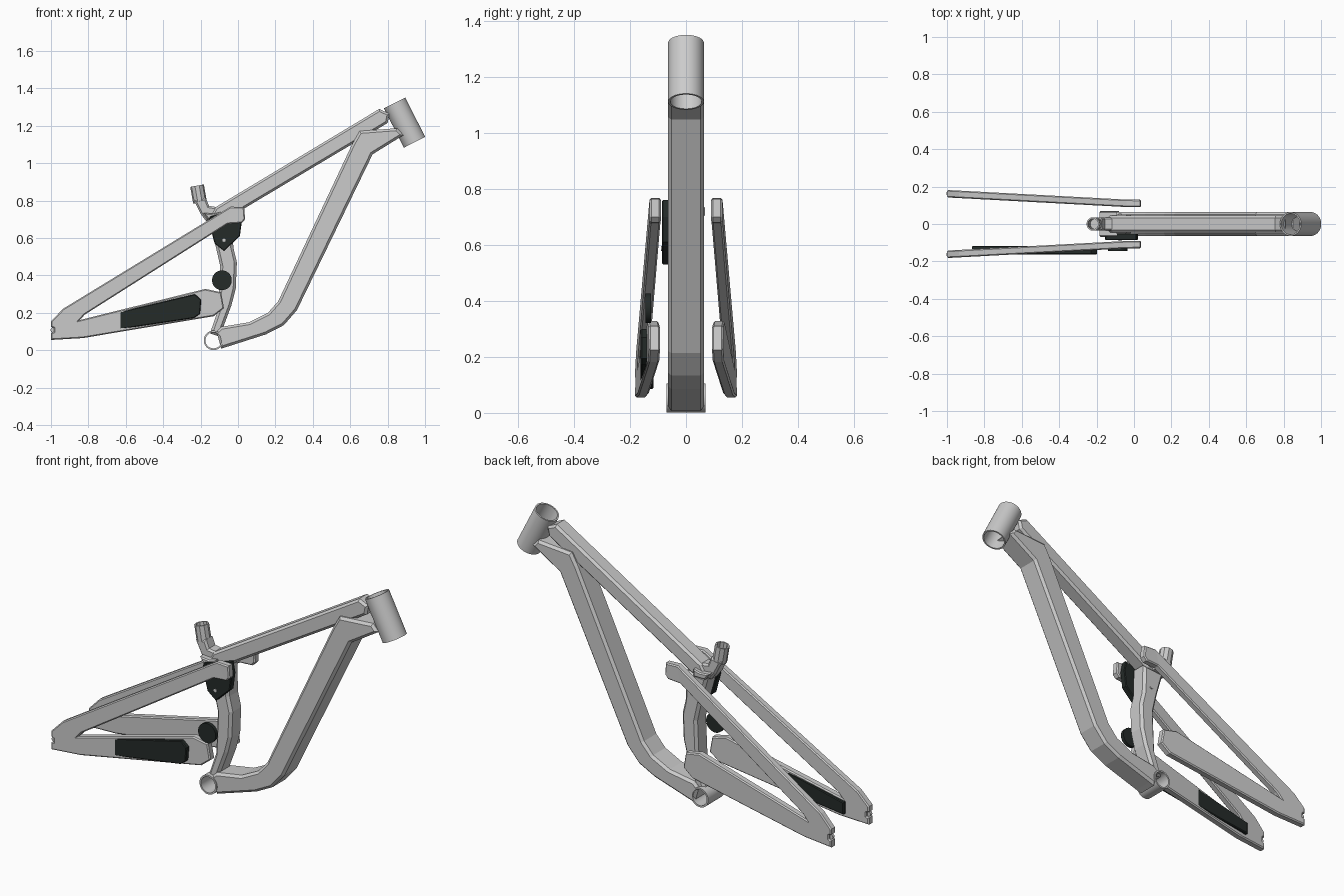
import bpy, bmesh, math
from mathutils import Vector

if "Cube" in bpy.data.objects:
    bpy.data.objects.remove(bpy.data.objects["Cube"])

dark = bpy.data.materials.new("dark_plastic")
dark.diffuse_color = (0.018, 0.024, 0.022, 1)
dark.use_nodes = True
dark.node_tree.nodes["Principled BSDF"].inputs["Base Color"].default_value = dark.diffuse_color


def make(name, bm, mat=None):
    bmesh.ops.recalc_face_normals(bm, faces=bm.faces)
    me = bpy.data.meshes.new(name)
    bm.to_mesh(me)
    bm.free()
    ob = bpy.data.objects.new(name, me)
    bpy.context.collection.objects.link(ob)
    if mat:
        me.materials.append(mat)
    return ob


def plate(name, pts, y0, y1, bevel=0.0, mat=None, offset=None):
    """Side profile in x/z, extruded along y, with chamfered rims."""
    bm = bmesh.new()
    caps = [[bm.verts.new((x, y, z)) for x, z in pts] for y in (y0, y1)]
    faces = [bm.faces.new(c) for c in caps]
    n = len(pts)
    for i in range(n):
        j = (i + 1) % n
        bm.faces.new((caps[0][i], caps[0][j], caps[1][j], caps[1][i]))
    bmesh.ops.recalc_face_normals(bm, faces=bm.faces)
    if bevel:
        rim = list({e for f in faces for e in f.edges})
        bmesh.ops.bevel(bm, geom=rim, offset=bevel, segments=1,
                        affect='EDGES', clamp_overlap=True)
    if offset:
        for v in bm.verts:
            v.co.y += offset(v.co.x)
    bmesh.ops.triangulate(bm, faces=[f for f in bm.faces if len(f.verts) > 4])
    return make(name, bm, mat)


def tube(name, a, b, r, inner=0.0, sides=32, mat=None):
    """Straight cylinder or open pipe from a to b."""
    a, b = Vector(a), Vector(b)
    rot = (b - a).to_track_quat('Z', 'Y')
    bm = bmesh.new()

    def ring(c, rad):
        return [bm.verts.new(c + rot @ Vector((rad * math.cos(t), rad * math.sin(t), 0)))
                for t in (2 * math.pi * (i + 0.5) / sides for i in range(sides))]

    rings = [ring(a, r), ring(b, r)]
    if inner:
        rings += [ring(b, inner), ring(a, inner)]
    else:
        bm.faces.new(rings[0])
        bm.faces.new(rings[1])
    pairs = [(k, (k + 1) % 4) for k in range(4)] if inner else [(0, 1)]
    for p, q in pairs:
        for i in range(sides):
            j = (i + 1) % sides
            bm.faces.new((rings[p][i], rings[p][j], rings[q][j], rings[q][i]))
    ob = make(name, bm, mat)
    if sides > 12:
        bpy.ops.object.select_all(action='DESELECT')
        ob.select_set(True)
        bpy.context.view_layer.objects.active = ob
        bpy.ops.object.shade_smooth_by_angle(angle=math.radians(35))
    return ob


# Front frame tubes
tube("head_tube", (0.944, 0, 1.112), (0.837, 0, 1.322), 0.064, 0.056, 40)
tube("bottom_bracket", (-0.131, -0.07, 0.053), (-0.131, 0.07, 0.053), 0.052, 0.043)
plate("top_tube", [(0.755, 1.29), (0.81, 1.265), (0.80, 1.215), (0.04, 0.762),
                   (-0.06, 0.70), (-0.16, 0.70), (-0.12, 0.765)], -0.045, 0.045, 0.012)
plate("down_tube", [(-0.09, 0.008), (-0.06, 0.018), (0.15, 0.085), (0.245, 0.134),
                    (0.315, 0.214), (0.72, 1.048), (0.885, 1.15), (0.85, 1.187),
                    (0.65, 1.172), (0.612, 1.105), (0.215, 0.262), (0.16, 0.20),
                    (0.06, 0.15), (-0.09, 0.125), (-0.115, 0.10)], -0.065, 0.065, 0.013)
plate("seat_tube", [(-0.15, 0.09), (-0.105, 0.22), (-0.095, 0.45), (-0.12, 0.56),
                    (-0.16, 0.70), (-0.03, 0.71), (-0.025, 0.55), (-0.006, 0.47),
                    (-0.012, 0.33), (-0.035, 0.24), (-0.08, 0.12), (-0.09, 0.07)],
      -0.05, 0.05, 0.014)

# Seat post socket and the yoke below it
tube("seat_collar", (-0.203, 0, 0.79), (-0.219, 0, 0.88), 0.037, 0.029, 10)
plate("seat_mast", [(-0.235, 0.80), (-0.172, 0.815), (-0.155, 0.772), (-0.11, 0.765),
                    (-0.08, 0.70), (-0.17, 0.69), (-0.20, 0.73)], -0.036, 0.036, 0.01)
plate("seat_yoke", [(-0.185, 0.735), (-0.16, 0.70), (-0.09, 0.70), (-0.09, 0.74),
                    (-0.13, 0.73)], -0.068, 0.068, 0.006)

# Rear triangle: one V-shaped arm per side, splayed towards the axle
rear = [(-1.0, 0.055), (-0.83, 0.065), (-0.13, 0.182), (-0.075, 0.225), (-0.09, 0.31),
        (-0.175, 0.328), (-0.845, 0.162), (-0.82, 0.19), (-0.055, 0.675), (0.02, 0.68),
        (0.038, 0.70), (0.033, 0.765), (-0.04, 0.768), (-0.935, 0.222), (-1.0, 0.155),
        (-1.0, 0.125), (-0.985, 0.118), (-0.985, 0.098), (-1.0, 0.092)]
for side, label in ((-1, "right"), (1, "left")):
    plate(label + "_rear_arm", rear, -0.02, 0.02, 0.006,
          offset=lambda x, s=side: s * (0.11 + 0.052 * max(0.0, -x - 0.03) / 0.97))
    tube(label + "_dropout_insert", (-0.99, side * 0.155, 0.108),
         (-0.99, side * 0.17, 0.108), 0.013, 0, 12)

# Dark parts on the drive side
plate("chain_guard", [(-0.865, 0.085), (-0.67, 0.107), (-0.235, 0.172), (-0.203, 0.195),
                      (-0.197, 0.27), (-0.23, 0.30), (-0.69, 0.192), (-0.865, 0.15)],
      -0.162, -0.117, 0.004, dark)
plate("rocker_plate", [(-0.15, 0.715), (-0.155, 0.685), (-0.125, 0.57), (-0.075, 0.53),
                       (0.01, 0.61), (0.022, 0.70), (0.01, 0.76), (-0.06, 0.74)],
      -0.086, -0.05, 0.004, dark)
tube("chain_guide_disc", (-0.086, -0.145, 0.374), (-0.086, -0.125, 0.374), 0.053, 0, 24, dark)
tube("rocker_pin", (-0.075, -0.09, 0.588), (-0.075, 0.055, 0.588), 0.009, 0, 12)
